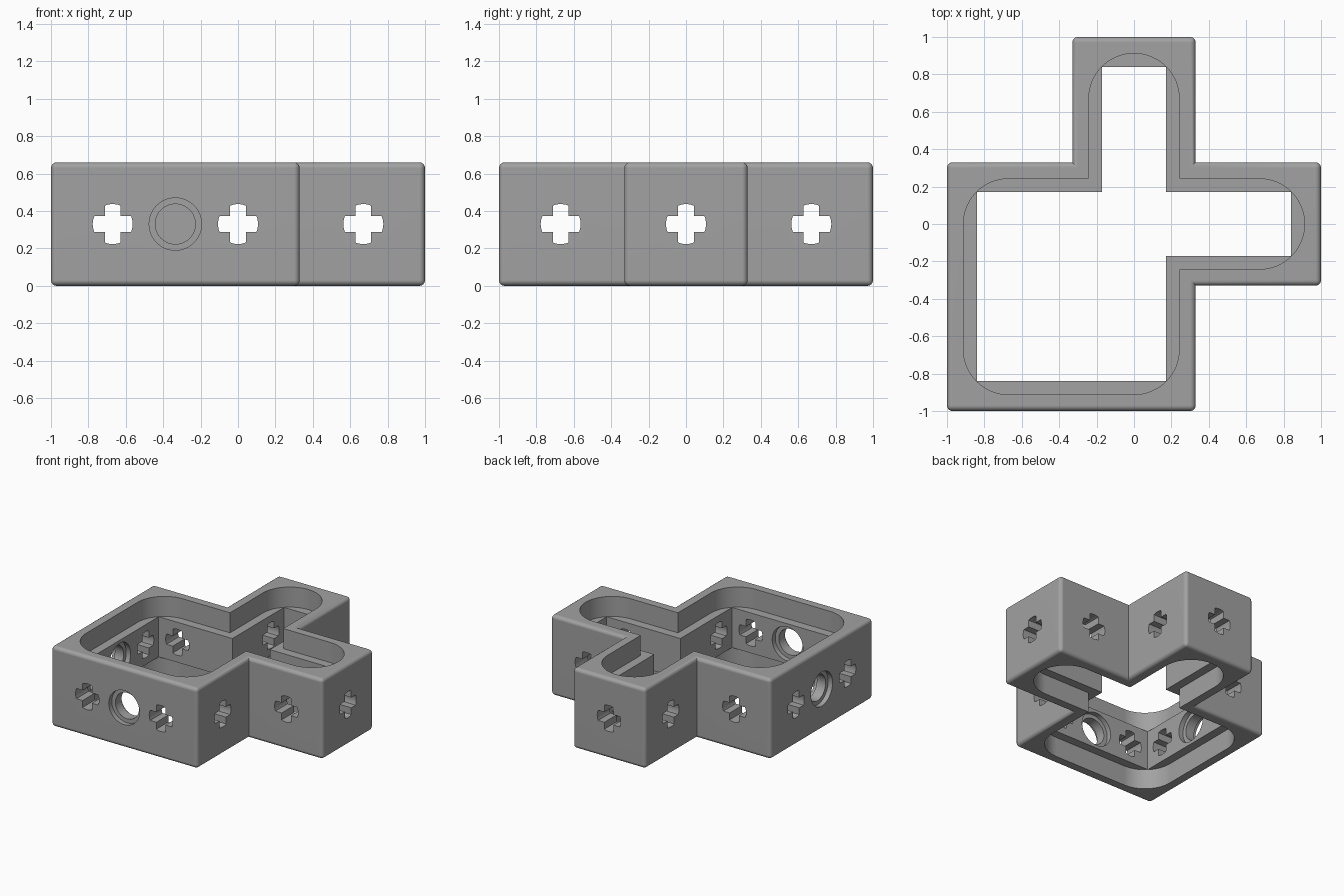
import bpy
import bmesh
import math
from mathutils import Vector

old = bpy.data.objects.get("Cube")
if old:
    bpy.data.objects.remove(old, do_unlink=True)

HEIGHT = 0.66
MID = HEIGHT / 2
PITCH = 0.67          # spacing of the cell centres
RECESS = 0.165        # depth of the recess above and below the inner wall

grey = bpy.data.materials.new("plain_grey")
grey.use_nodes = True
colour = (0.36, 0.36, 0.36, 1)
grey.diffuse_color = colour
grey.node_tree.nodes["Principled BSDF"].inputs["Base Color"].default_value = colour


def plan(h, r=0):
    """Square with two arms, half arm width h; outward corners rounded by r."""
    e = PITCH + h
    corners = [(-e, -e), (h, -e), (h, -h), (e, -h), (e, h),
               (h, h), (h, e), (-h, e), (-h, h), (-e, h)]
    points = []
    for i, corner in enumerate(corners):
        c = Vector(corner)
        a = (Vector(corners[i - 1]) - c).normalized()
        b = (Vector(corners[(i + 1) % len(corners)]) - c).normalized()
        convex = a.x * b.y - a.y * b.x < 0
        if not convex or r == 0:
            points.append(c)
            continue
        centre = c + (a + b) * r
        for k in range(17):
            t = k / 16 * math.pi / 2
            p = centre - b * r * math.cos(t) - a * r * math.sin(t)
            if not points or (p - points[-1]).length > 0.001:
                points.append(p)
    return points


def circle(u, radius):
    return [(u + radius * math.cos(k * math.tau / 48),
             MID + radius * math.sin(k * math.tau / 48)) for k in range(48)]


def cross(u, radius=0.107, half=0.042):
    """Axle shape with rounded arm ends."""
    points = []
    spread = math.asin(half / radius)
    for arm in range(4):
        turn = arm * math.pi / 2
        polar = [(radius, turn + spread * k / 3) for k in range(-3, 4)]
        polar.append((half * math.sqrt(2), turn + math.pi / 4))
        points += [(u + d * math.cos(t), MID + d * math.sin(t)) for d, t in polar]
    return points


def prism(name, points, low, high, axis="z"):
    """Extrude a flat outline from low to high along an axis."""
    place = {"x": lambda p, d: (d, p[0], p[1]),
             "y": lambda p, d: (p[0], d, p[1]),
             "z": lambda p, d: (p[0], p[1], d)}[axis]
    bm = bmesh.new()
    bottom = [bm.verts.new(place(p, low)) for p in points]
    top = [bm.verts.new(place(p, high)) for p in points]
    bm.faces.new(bottom)
    bm.faces.new(top)
    for i in range(len(points)):
        j = (i + 1) % len(points)
        bm.faces.new((bottom[i], bottom[j], top[j], top[i]))
    bmesh.ops.recalc_face_normals(bm, faces=bm.faces)
    mesh = bpy.data.meshes.new(name)
    bm.to_mesh(mesh)
    bm.free()
    mesh.materials.append(grey)
    obj = bpy.data.objects.new(name, mesh)
    bpy.context.collection.objects.link(obj)
    return obj


# Solid outer body with rounded edges, inward corners left sharp
frame = prism("angled_frame", plan(0.33), 0, HEIGHT)
bm = bmesh.new()
bm.from_mesh(frame.data)
edges = [e for e in bm.edges if e.is_convex]
bmesh.ops.bevel(bm, geom=edges, offset=0.03, segments=4, profile=0.5,
                affect="EDGES", clamp_overlap=True)
bm.to_mesh(frame.data)
bm.free()
bpy.context.view_layer.objects.active = frame
frame.select_set(True)


def cut(points, low, high, axis="z"):
    cutter = prism("cutter", points, low, high, axis)
    cutter.hide_render = True
    mod = frame.modifiers.new("cut", "BOOLEAN")
    mod.operation = "DIFFERENCE"
    mod.solver = "EXACT"
    mod.object = cutter
    bpy.ops.object.modifier_apply(modifier=mod.name)
    bpy.data.objects.remove(cutter, do_unlink=True)


# Rounded recesses at top and bottom, square-cornered opening between them
cut(plan(0.242, 0.242), HEIGHT - RECESS, HEIGHT + 0.1)
cut(plan(0.242, 0.242), -0.1, RECESS)
cut(plan(0.17), -0.2, HEIGHT + 0.2)

# Axle holes through every wall, and one stepped round hole on two sides
for axis in "xy":
    for u in (-PITCH, 0, PITCH):
        cut(cross(u), -1.2, 1.2, axis)
    side = -PITCH / 2
    cut(circle(side, 0.107), -1.2, -0.7, axis)
    cut(circle(side, 0.14), -1.2, -0.96, axis)
    cut(circle(side, 0.14), -0.88, -0.75, axis)

# Smooth fillets and holes, crisp flat faces
bpy.ops.object.shade_smooth_by_angle(angle=math.radians(30))
weighted = frame.modifiers.new("flat_face_normals", "WEIGHTED_NORMAL")
weighted.keep_sharp = True
